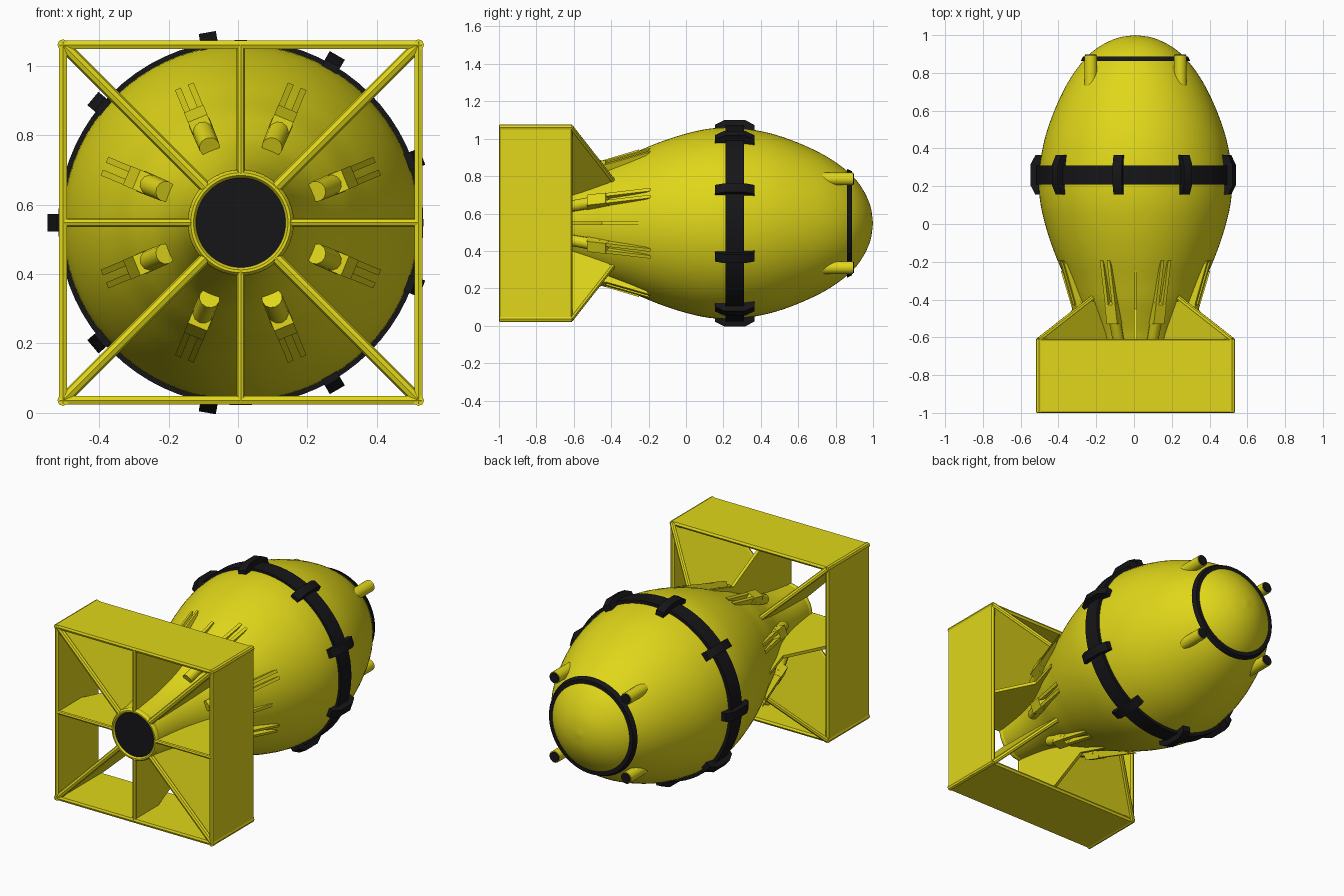
import bpy, bmesh, math
from mathutils import Matrix, Vector

if "Cube" in bpy.data.objects:
    bpy.data.objects.remove(bpy.data.objects["Cube"])

CX, CZ = 0.008, 0.548          # long axis of the body runs along y here


def material(name, col):
    m = bpy.data.materials.new(name)
    m.diffuse_color = (*col, 1)
    m.use_nodes = True
    m.node_tree.nodes["Principled BSDF"].inputs["Base Color"].default_value = m.diffuse_color
    return m


YELLOW = material("yellow_paint", (0.75, 0.68, 0.01))
BLACK = material("black_paint", (0.008, 0.008, 0.01))


def finish(name, bm, mat, angle=35, turn=0.0):
    """Turn about the long axis, move onto it, and make the object."""
    bmesh.ops.remove_doubles(bm, verts=bm.verts, dist=1e-5)
    bmesh.ops.recalc_face_normals(bm, faces=bm.faces)
    bm.transform(Matrix.Translation((CX, 0, CZ)) @ Matrix.Rotation(-turn, 4, 'Y'))
    me = bpy.data.meshes.new(name)
    bm.to_mesh(me)
    bm.free()
    me.materials.append(mat)
    ob = bpy.data.objects.new(name, me)
    bpy.context.collection.objects.link(ob)
    bpy.ops.object.select_all(action='DESELECT')
    ob.select_set(True)
    bpy.context.view_layer.objects.active = ob
    bpy.ops.object.shade_smooth_by_angle(angle=math.radians(angle))
    return ob


def revolve(name, prof, mat, closed=False, steps=72):
    """Spin (y, r) points around the long axis."""
    bm = bmesh.new()
    vs = [bm.verts.new((r, y, 0)) for y, r in prof]
    n = len(vs)
    es = [bm.edges.new((vs[i], vs[(i + 1) % n])) for i in range(n if closed else n - 1)]
    bmesh.ops.spin(bm, geom=vs + es, axis=(0, 1, 0), cent=(0, 0, 0),
                   angle=math.tau, steps=steps, use_merge=True)
    return finish(name, bm, mat)


def plate(name, pts, width, mat, turn, side=0.0):
    """Extrude an (r, y) outline sideways, at an angle around the axis."""
    bm = bmesh.new()
    f = bm.faces.new([bm.verts.new((r, y, side - width / 2)) for r, y in pts])
    g = bmesh.ops.extrude_face_region(bm, geom=[f])
    bmesh.ops.translate(bm, vec=(0, 0, width),
                        verts=[v for v in g['geom'] if isinstance(v, bmesh.types.BMVert)])
    return finish(name, bm, mat, turn=turn)


def rod(name, a, b, r1, r2, mat, turn=0.0, seg=16):
    a, b = Vector(a), Vector(b)
    bm = bmesh.new()
    bmesh.ops.create_cone(bm, cap_ends=True, segments=seg, radius1=r1, radius2=r2,
                          depth=(b - a).length)
    bm.transform(Matrix.Translation((a + b) / 2) @
                 (b - a).to_track_quat('Z', 'Y').to_matrix().to_4x4())
    return finish(name, bm, mat, turn=turn)


def smooth_path(pts, n=4):
    """Catmull-Rom curve through the points."""
    out = []
    p = [Vector(q) for q in [pts[0]] + pts + [pts[-1]]]
    for i in range(1, len(p) - 2):
        for k in range(n):
            t = k / n
            a, b, c, d = p[i - 1:i + 3]
            out.append(0.5 * (2 * b + (c - a) * t + (2 * a - 5 * b + 4 * c - d) * t * t
                              + (3 * b - a - 3 * c + d) * t ** 3))
    out.append(p[-1])
    return [(q.x, q.y) for q in out]


# Egg-shaped body tapering to the tail
revolve("body", smooth_path([
    (1, 0), (0.985, 0.095), (0.94, 0.19), (0.87, 0.272), (0.75, 0.358), (0.6, 0.43),
    (0.45, 0.481), (0.3, 0.508), (0.2, 0.512), (0.1, 0.502), (0, 0.479), (-0.1, 0.448),
    (-0.2, 0.41), (-0.3, 0.366), (-0.41, 0.32), (-0.5, 0.275), (-0.61, 0.225),
    (-0.78, 0.178), (-0.985, 0.148)]), YELLOW)

# Tail rim and dark opening
revolve("tail_rim", [(-0.98 + 0.02 * math.sin(a), 0.14 + 0.013 * math.cos(a))
                     for a in [i * math.tau / 10 for i in range(10)]], YELLOW, True)
revolve("tail_opening", [(-0.985, 0.132), (-0.99, 0.13), (-0.99, 0)], BLACK)

# Middle band with nine clips
revolve("middle_band", [(0.21, 0.5), (0.21, 0.526), (0.31, 0.526), (0.31, 0.5)], BLACK, True)
for i in range(9):
    t = math.radians(20 + 40 * i)
    plate("band_clip", [(0.49, 0.155), (0.53, 0.155), (0.556, 0.205), (0.556, 0.315),
                        (0.53, 0.365), (0.48, 0.365)], 0.05, BLACK, t)

# Nose ring and four nose pegs with dark ends
revolve("nose_ring", [(0.862, 0.26), (0.862, 0.29), (0.888, 0.278), (0.888, 0.24)], BLACK, True)
for i in range(4):
    t = math.radians(45 + 90 * i)
    rod("nose_peg", (0.335, 0.72, 0), (0.335, 0.893, 0), 0.034, 0.034, YELLOW, t, 20)
    rod("nose_peg_end", (0.335, 0.885, 0), (0.335, 0.897, 0), 0.03, 0.03, BLACK, t, 20)

# Square tail box: four walls with rounded rear and front edges
H = 0.512
for i in range(4):
    t = math.radians(90 * i)
    plate("tail_box_wall", [(H - 0.012, -0.995), (H, -1), (H + 0.012, -0.995),
                            (H + 0.012, -0.615), (H, -0.608), (H - 0.012, -0.615)],
          2 * H + 0.02, YELLOW, t)
    rod("tail_box_corner", (H, -0.998, H), (H, -0.61, H), 0.016, 0.016, YELLOW, t, 8)

    # Diagonal fin to the corner and straight fin to the wall
    D = H * math.sqrt(2)
    plate("corner_fin", [(0.12, -0.985), (D, -0.985), (D, -0.61), (0.36, -0.41),
                         (0.25, -0.41), (0.15, -0.7)], 0.026, YELLOW, t + math.pi / 4)
    rod("corner_fin_edge", (0.14, -0.983, 0), (D, -0.983, 0), 0.017, 0.017, YELLOW,
        t + math.pi / 4, 8)
    rod("corner_fin_front_edge", (0.3, -0.38, 0), (D, -0.615, 0), 0.015, 0.015, YELLOW,
        t + math.pi / 4, 8)
    plate("wall_fin", [(0.12, -0.985), (H, -0.985), (H, -0.8), (0.335, -0.45),
                       (0.395, -0.25), (0.3, -0.25), (0.15, -0.7)], 0.018, YELLOW, t)
    rod("wall_fin_edge", (0.14, -0.988, 0), (H, -0.988, 0), 0.012, 0.012, YELLOW, t, 8)

# Eight tail fittings: a stub, a block and two tapering prongs
for i in range(8):
    t = math.radians(22.5 + 45 * i)
    rod("fitting_stub", (0.235, -0.62, 0), (0.31, -0.46, 0), 0.03, 0.032, YELLOW, t, 12)
    plate("fitting_block", [(0.26, -0.53), (0.325, -0.53), (0.355, -0.43), (0.3, -0.4)],
          0.06, YELLOW, t)
    for s in (-1, 1):
        plate("fitting_prong", [(0.3, -0.45), (0.345, -0.45), (0.425, -0.19), (0.38, -0.24)],
              0.018, YELLOW, t, s * 0.02)
